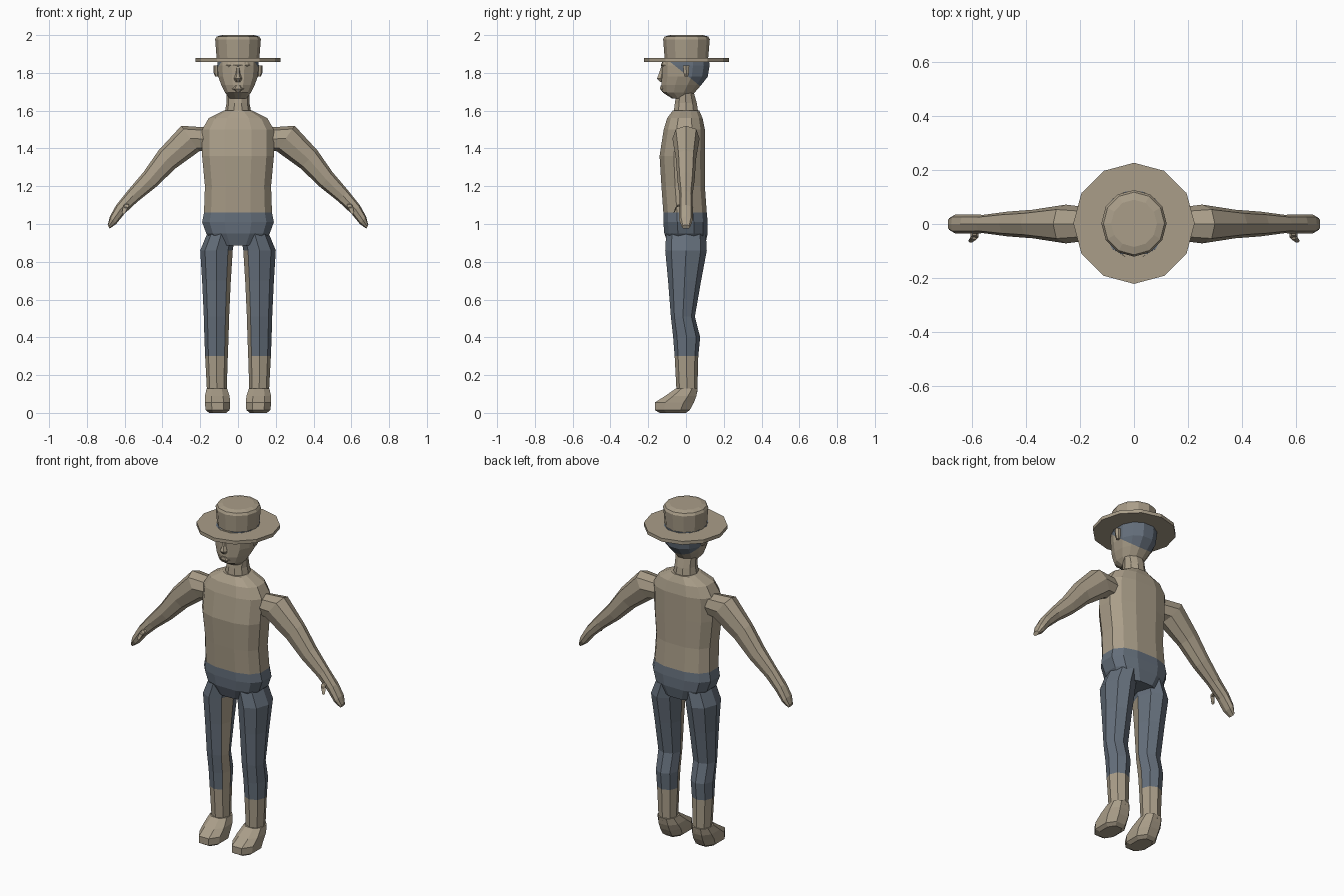
import bpy, bmesh, math
from mathutils import Vector

if "Cube" in bpy.data.objects:
    bpy.data.objects.remove(bpy.data.objects["Cube"], do_unlink=True)


def material(name, rgb):
    m = bpy.data.materials.new(name)
    m.use_nodes = True
    m.diffuse_color = (*rgb, 1)
    m.node_tree.nodes["Principled BSDF"].inputs["Base Color"].default_value = (*rgb, 1)
    return m


tan = material("tan", (0.40, 0.34, 0.25))
blue = material("slate_blue", (0.13, 0.16, 0.20))


def level(z, rx, front, back, cx=0):
    """Horizontal section: centre and two half axes."""
    return (Vector((cx, (front + back) / 2, z)), Vector((rx, 0, 0)),
            Vector((0, (back - front) / 2, 0)))


def loft(name, rings, sides=8, half=False, power=1.0, cut=None, rule=None, mat=tan):
    """Skin a stack of rounded sections, then colour faces blue by a rule."""
    bm = bmesh.new()
    angles = [2 * math.pi * (i + 0.5 * half) / sides for i in range(sides)]

    def soft(t):
        return math.copysign(abs(t) ** power, t) if abs(t) > 1e-6 else 0

    peak = max(soft(math.cos(a)) for a in angles)
    loops = [[bm.verts.new(c + u * soft(math.cos(a)) / peak + v * soft(math.sin(a)) / peak)
              for a in angles] for c, u, v in rings]
    for low, high in zip(loops, loops[1:]):
        for i in range(sides):
            j = (i + 1) % sides
            bm.faces.new((low[i], low[j], high[j], high[i]))
    bm.faces.new(loops[0])
    bm.faces.new(loops[-1])
    if cut:
        bmesh.ops.bisect_plane(bm, geom=bm.verts[:] + bm.edges[:] + bm.faces[:],
                               plane_co=cut[0], plane_no=cut[1])
    bmesh.ops.recalc_face_normals(bm, faces=bm.faces)
    if rule:
        for f in bm.faces:
            f.material_index = int(rule(f.calc_center_median(), f.normal))
    mesh = bpy.data.meshes.new(name)
    bm.to_mesh(mesh)
    bm.free()
    mesh.materials.append(mat)
    if rule:
        mesh.materials.append(blue)
    ob = bpy.data.objects.new(name, mesh)
    bpy.context.collection.objects.link(ob)
    return ob


# Torso with the waistline of the trousers
loft("torso", [level(0.885, 0.11, -0.09, 0.10), level(0.95, 0.168, -0.115, 0.115),
               level(1.01, 0.19, -0.12, 0.115), level(1.06, 0.18, -0.12, 0.11),
               level(1.20, 0.175, -0.13, 0.10), level(1.36, 0.19, -0.14, 0.10),
               level(1.50, 0.19, -0.118, 0.10), level(1.56, 0.155, -0.10, 0.088),
               level(1.60, 0.075, -0.07, 0.07)],
     sides=12, half=True, power=0.75, rule=lambda c, n: c.z < 1.06)

loft("neck", [level(1.58, 0.072, -0.07, 0.07), level(1.64, 0.061, -0.062, 0.06),
              level(1.71, 0.062, -0.05, 0.04)], sides=10)

# Head, cut along a sloping hairline
hair_point, hair_normal = Vector((0, -0.08, 1.855)), Vector((0, 0.125, 0.155))
loft("head", [level(1.665, 0.045, -0.075, 0.02), level(1.695, 0.068, -0.122, 0.045),
              level(1.735, 0.088, -0.13, 0.08), level(1.78, 0.105, -0.128, 0.115),
              level(1.84, 0.11, -0.128, 0.125), level(1.88, 0.108, -0.12, 0.12)],
     sides=12, half=True, power=0.9, cut=(hair_point, hair_normal),
     rule=lambda c, n: (c - hair_point).dot(hair_normal) > 0)

# Facial relief
loft("nose", [level(1.752, 0.014, -0.14, -0.11), level(1.77, 0.022, -0.157, -0.11),
              level(1.795, 0.012, -0.146, -0.11), level(1.835, 0.008, -0.132, -0.11)], sides=6)
loft("lips", [level(1.70, 0.018, -0.128, -0.10), level(1.715, 0.034, -0.14, -0.10),
              level(1.732, 0.018, -0.138, -0.10)], sides=6)
loft("brow", [level(1.828, 0.07, -0.125, -0.06), level(1.842, 0.075, -0.134, -0.06),
              level(1.86, 0.07, -0.124, -0.06)], sides=8)

# Flat-brimmed hat
loft("hat_brim", [level(1.858, 0.225, -0.222, 0.227), level(1.878, 0.225, -0.222, 0.227)],
     sides=12)
loft("hat_crown", [level(1.875, 0.113, -0.113, 0.117), level(1.978, 0.121, -0.121, 0.126),
                   level(1.992, 0.113, -0.114, 0.118), level(2.0, 0.085, -0.085, 0.09)],
     sides=12)

# Arm sections: upper point, lower point (x, z) and half depth
arm = [((0.15, 1.51), (0.17, 1.39), 0.06), ((0.30, 1.52), (0.205, 1.385), 0.072),
       ((0.42, 1.39), (0.33, 1.295), 0.053), ((0.50, 1.275), (0.435, 1.195), 0.046),
       ((0.585, 1.175), (0.53, 1.12), 0.034), ((0.645, 1.10), (0.60, 1.055), 0.036),
       ((0.678, 1.04), (0.645, 1.00), 0.036), ((0.69, 0.995), (0.68, 0.975), 0.022)]

for side, label in ((1, "left"), (-1, "right")):
    rings = []
    for (ux, uz), (lx, lz), depth in arm:
        up, low = Vector((side * ux, 0, uz)), Vector((side * lx, 0, lz))
        rings.append(((up + low) / 2, (up - low) / 2, Vector((0, depth, 0))))
    loft(label + "_arm", rings, sides=8, power=0.85)

    def spot(x, y, z, r):
        return Vector((side * x, y, z)), Vector((r, 0, 0)), Vector((0, r * 0.6, r * 0.7))

    loft(label + "_thumb", [spot(0.59, -0.02, 1.105, 0.014), spot(0.592, -0.05, 1.095, 0.015),
                            spot(0.605, -0.063, 1.06, 0.01)], sides=6)
    loft(label + "_ear", [level(1.78, 0.008, -0.010, 0.012, side * 0.112),
                          level(1.80, 0.014, -0.015, 0.018, side * 0.115),
                          level(1.84, 0.016, -0.018, 0.020, side * 0.115)], sides=6)

    # Trouser leg: bare shin below, bare strip on the inner front
    loft(label + "_leg", [level(0.11, 0.052, -0.05, 0.06, side * 0.112),
                          level(0.30, 0.060, -0.06, 0.065, side * 0.114),
                          level(0.40, 0.064, -0.068, 0.075, side * 0.114),
                          level(0.51, 0.067, -0.08, 0.047, side * 0.114),
                          level(0.70, 0.076, -0.095, 0.08, side * 0.114),
                          level(0.86, 0.086, -0.11, 0.11, side * 0.114),
                          level(0.95, 0.075, -0.105, 0.105, side * 0.088)],
         sides=8, rule=lambda c, n: c.z > 0.30 and not (
             n.x * side < -0.75 and n.y < -0.1 and c.z < 0.86))

    loft(label + "_foot", [level(0.0, 0.045, -0.14, 0.0, side * 0.108),
                           level(0.015, 0.064, -0.165, 0.02, side * 0.108),
                           level(0.055, 0.067, -0.165, 0.042, side * 0.108),
                           level(0.09, 0.065, -0.11, 0.055, side * 0.110),
                           level(0.13, 0.054, -0.053, 0.062, side * 0.112)],
         sides=8, half=True, power=0.85)
